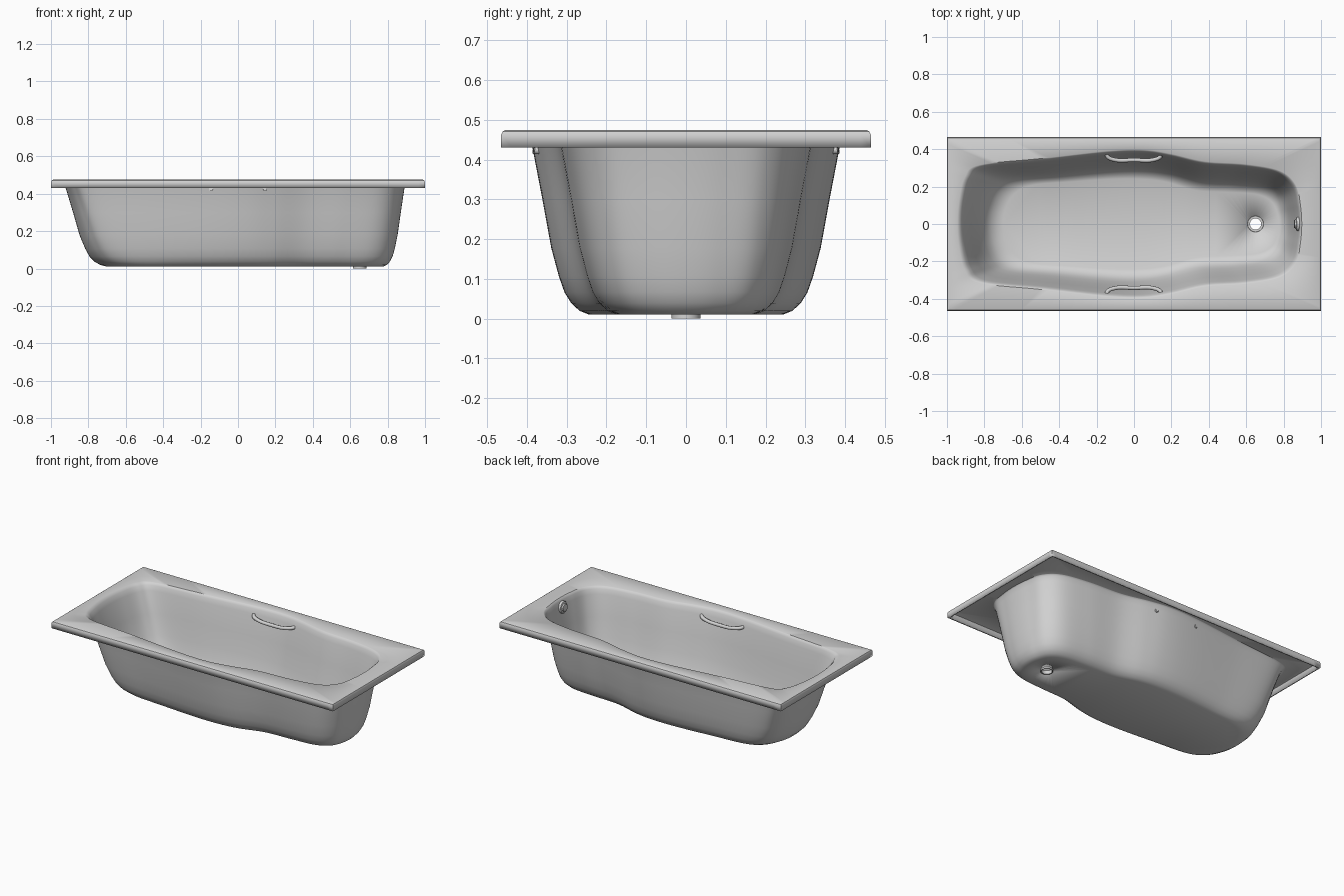
import bpy, bmesh, math
from mathutils import Vector

cube = bpy.data.objects.get("Cube")
if cube:
    bpy.data.objects.remove(cube, do_unlink=True)

mat = bpy.data.materials.new("light_grey")
mat.use_nodes = True
grey = (0.65, 0.65, 0.65, 1)
mat.diffuse_color = grey
mat.node_tree.nodes["Principled BSDF"].inputs["Base Color"].default_value = grey


def finish(obj, angle=35):
    """Give the object its colour and smooth shading with sharp edges kept."""
    obj.data.materials.append(mat)
    bpy.ops.object.select_all(action="DESELECT")
    obj.select_set(True)
    bpy.context.view_layer.objects.active = obj
    bpy.ops.object.shade_smooth_by_angle(angle=math.radians(angle))


def add_mesh(name, bm):
    mesh = bpy.data.meshes.new(name)
    bm.to_mesh(mesh)
    bm.free()
    obj = bpy.data.objects.new(name, mesh)
    bpy.context.collection.objects.link(obj)
    return obj


def closed_outline(half, steps=8):
    """Mirror a half outline across y = 0 and smooth it into a closed loop."""
    pts = [Vector(p) for p in half]
    pts += [Vector((p.x, -p.y)) for p in pts[-2:0:-1]]
    n, out = len(pts), []
    for i in range(n):
        a, b, c, d = (pts[(i + k) % n] for k in (-1, 0, 1, 2))
        for s in range(steps):
            t = s / steps
            out.append(0.5 * (2 * b + (c - a) * t + (2 * a - 5 * b + 4 * c - d) * t ** 2
                              + (3 * b - a - 3 * c + d) * t ** 3))
    return out


def lathe(name, profile, location, tilt=0, steps=32):
    """Revolve a (radius, height) profile about its own z axis."""
    bm = bmesh.new()
    verts = [bm.verts.new((r, 0, z)) for r, z in profile]
    edges = [bm.edges.new(pair) for pair in zip(verts, verts[1:])]
    bmesh.ops.spin(bm, geom=verts + edges, cent=(0, 0, 0), axis=(0, 0, 1),
                   angle=math.tau, steps=steps, use_merge=True)
    bmesh.ops.remove_doubles(bm, verts=bm.verts, dist=1e-5)
    bmesh.ops.recalc_face_normals(bm, faces=bm.faces)
    obj = add_mesh(name, bm)
    obj.location = location
    obj.rotation_euler.y = tilt
    finish(obj)
    return obj


# Half outlines of the basin opening and of the flat floor
opening = closed_outline([
    (-.945, 0), (-.935, .13), (-.905, .25), (-.83, .315), (-.5, .35), (-.15, .39), (.05, .397),
    (.2, .375), (.38, .335), (.6, .32), (.78, .285), (.865, .21), (.89, .1), (.897, 0)])
floor = closed_outline([
    (-.70, 0), (-.685, .09), (-.63, .17), (-.53, .21), (-.35, .225), (-.12, .24), (.04, .24),
    (.17, .225), (.33, .18), (.5, .17), (.65, .16), (.73, .125), (.765, .065), (.775, 0)])

# Rim outline: basin points pushed outward to the rectangle, corners snapped
HX, HY, TOP, FLOOR_Z = 1.0, 0.465, 0.475, 0.02
rim = [p * min(HX / max(abs(p.x), 1e-6), HY / max(abs(p.y), 1e-6)) for p in opening]
for cx in (-HX, HX):
    for cy in (-HY, HY):
        corner = Vector((cx, cy))
        nearest = min(range(len(rim)), key=lambda i: (rim[i] - corner).length)
        rim[nearest] = corner

# Rings from the foot of the lip, over the rim and down the basin wall
rings = []
for inset, z in ((0, .43), (0, .463), (.004, .471), (.012, TOP)):
    rings.append([(max(-HX + inset, min(HX - inset, p.x)),
                   max(-HY + inset, min(HY - inset, p.y)), z) for p in rim])
wall = ((TOP, 0), (.471, .04), (.46, .085), (.43, .14), (.3, .3), (.18, .44), (.11, .56),
        (.07, .65), (.045, .75), (.028, .87), (FLOOR_Z, 1))
for z, blend in wall:
    rings.append([(*a.lerp(b, blend), z) for a, b in zip(opening, floor)])

bm = bmesh.new()
loops = [[bm.verts.new(p) for p in ring] for ring in rings]
n = len(rim)
for lower, upper in zip(loops, loops[1:]):
    for i in range(n):
        j = (i + 1) % n
        bm.faces.new((lower[i], lower[j], upper[j], upper[i]))

# Floor with an open drain hole
DRAIN_X = 0.65
hole = bmesh.ops.create_circle(bm, segments=32, radius=0.034)["verts"]
bmesh.ops.translate(bm, verts=hole, vec=(DRAIN_X, 0, FLOOR_Z))
bm.edges.ensure_lookup_table()
inner = set(loops[-1])
edges = [e for e in bm.edges if all(v in inner for v in e.verts) or all(v in hole for v in e.verts)]
bmesh.ops.triangle_fill(bm, edges=edges, use_beauty=True, normal=(0, 0, 1))
bmesh.ops.recalc_face_normals(bm, faces=bm.faces)
bm.normal_update()
floor_up = sum(f.normal.z * f.calc_area() for f in bm.faces)
if floor_up < 0:
    bmesh.ops.reverse_faces(bm, faces=bm.faces)

tub = add_mesh("bath_shell", bm)
finish(tub)
shell = tub.modifiers.new("thickness", "SOLIDIFY")
shell.thickness = 0.01
shell.offset = -1
shell.use_even_offset = True

# Drain flange lining the hole
lathe("drain_flange", [(.030, .023), (.042, .023), (.043, .020), (.036, .018), (.036, 0),
                       (.030, 0), (.030, .023)], (DRAIN_X, 0, 0))

# Overflow cover on the steep end wall
lathe("overflow_cover", [(0, .022), (.022, .022), (.024, .014), (.034, .012), (.038, .006),
                         (.038, -.004), (0, -.004)], (.879, 0, .42), tilt=math.radians(-84))

# Grab handles on both long walls
for side, name in ((1, "left_handle"), (-1, "right_handle")):
    curve = bpy.data.curves.new(name, "CURVE")
    curve.dimensions = "3D"
    curve.bevel_depth = 0.011
    curve.bevel_resolution = 3
    curve.resolution_u = 8
    curve.use_fill_caps = True
    path = [(-.145, .384, .425), (-.142, .362, .423), (-.115, .346, .417), (0, .342, .408),
            (.115, .346, .417), (.142, .362, .423), (.145, .382, .425)]
    spline = curve.splines.new("BEZIER")
    spline.bezier_points.add(len(path) - 1)
    for point, (x, y, z) in zip(spline.bezier_points, path):
        point.co = (x, side * y, z)
        point.handle_left_type = point.handle_right_type = "AUTO"
    handle = bpy.data.objects.new(name, curve)
    bpy.context.collection.objects.link(handle)
    bpy.ops.object.select_all(action="DESELECT")
    handle.select_set(True)
    bpy.context.view_layer.objects.active = handle
    bpy.ops.object.convert(target="MESH")
    finish(bpy.context.view_layer.objects.active, 50)
